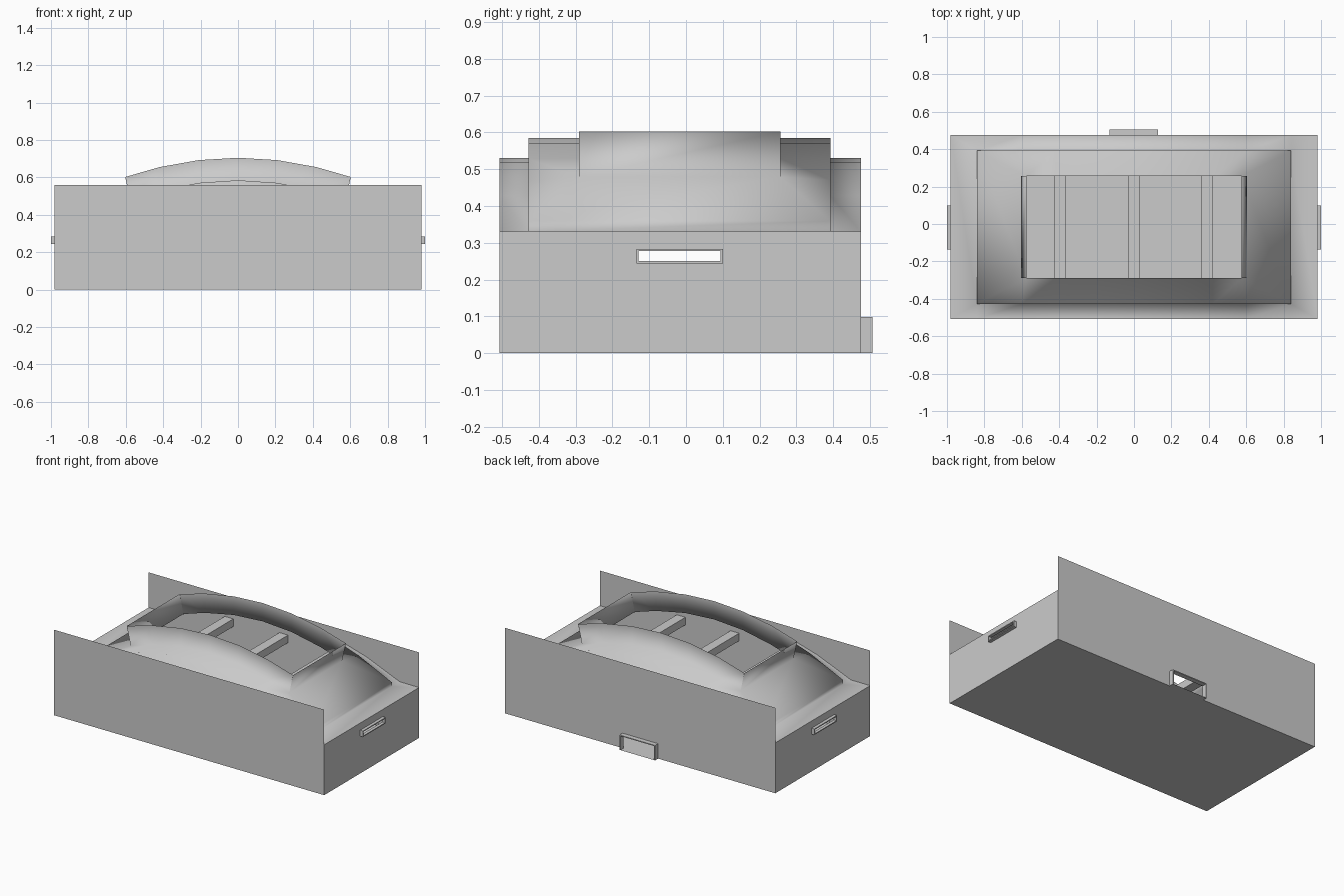
import bpy, bmesh

if "Cube" in bpy.data.objects:
    bpy.data.objects.remove(bpy.data.objects["Cube"])

X, Y0, Y1 = 0.98, -0.507, 0.475     # shell footprint
WALL, EAVE = 0.56, 0.33             # long wall and end wall heights


def make(name, verts, faces, smooth=False):
    me = bpy.data.meshes.new(name)
    me.from_pydata(verts, [], faces)
    bm = bmesh.new()
    bm.from_mesh(me)
    bmesh.ops.remove_doubles(bm, verts=bm.verts, dist=1e-5)
    bmesh.ops.recalc_face_normals(bm, faces=bm.faces)
    for f in bm.faces:
        f.smooth = smooth
    bm.to_mesh(me)
    bm.free()
    ob = bpy.data.objects.new(name, me)
    bpy.context.collection.objects.link(ob)
    return ob


def bridge(name, loops, smooth=False, closed=False):
    """Skin consecutive loops with quads."""
    n = len(loops[0])
    verts = [p for lp in loops for p in lp]
    rows = len(loops) if closed else len(loops) - 1
    faces = []
    for r in range(rows):
        s = (r + 1) % len(loops)
        for i in range(n):
            j = (i + 1) % n
            faces.append((r * n + i, r * n + j, s * n + j, s * n + i))
    return make(name, verts, faces, smooth)


def box(name, x0, x1, y0, y1, z0, z1):
    lp = [(x0, y0), (x1, y0), (x1, y1), (x0, y1)]
    verts = [(x, y, z) for z in (z0, z1) for x, y in lp]
    sides = [(i, (i + 1) % 4, (i + 1) % 4 + 4, i + 4) for i in range(4)]
    return make(name, verts, sides + [(3, 2, 1, 0), (4, 5, 6, 7)])


def rect(u0, u1, v0, v1, place):
    return [place(u, v) for u, v in ((u0, v0), (u1, v0), (u1, v1), (u0, v1))]


# Stepped barrel roof around an open well
def lower(x):
    return max(0.53 - 0.283 * x * x, EAVE)


def middle(x):
    return 0.585 - 0.32 * x * x


def rim(x):
    return 0.705 - 0.283 * x * x


def ring(xmax, y0, y1, height):
    half = [0.21, 0.42, 0.6, 0.84, X]
    xs = [-x for x in reversed(half)] + [0] + half
    xs = [max(-xmax, min(xmax, x)) for x in xs]
    return ([(x, y0, height(x)) for x in xs]
            + [(x, y1, height(x)) for x in reversed(xs)])


bridge("stepped_roof", [
    ring(X, Y0, Y1, lower),
    ring(0.84, -0.428, 0.392, lower),
    ring(0.84, -0.428, 0.392, middle),
    ring(0.575, -0.29, 0.256, middle),
    ring(0.603, -0.29, 0.256, rim)], smooth=True)

# Floor and front wall
make("floor", rect(-X, X, Y0, Y1, lambda u, v: (u, v, 0)), [(3, 2, 1, 0)])
make("front_wall", rect(-X, X, 0, WALL, lambda u, v: (u, Y0, v)), [(0, 1, 2, 3)])

# Back wall with doorway and projecting door frame
D = (-0.13, 0.127, 0, 0.098)
back = lambda y: (lambda u, v: (u, y, v))
bridge("back_wall", [rect(-X, X, 0, WALL, back(Y1)), rect(*D, back(Y1))])
di = (D[0] + 0.006, D[1] - 0.006, 0, D[3] - 0.006)
bridge("door_frame", [rect(*D, back(Y1)), rect(*D, back(0.506)),
                      rect(*di, back(0.506)), rect(*di, back(Y1))])

# End walls with window slots and projecting frames
S = (-0.135, 0.1, 0.244, 0.283)
si = (S[0] + 0.006, S[1] - 0.006, S[2] + 0.006, S[3] - 0.006)
for side, sx in (("left", -1), ("right", 1)):
    at = lambda x: (lambda u, v: (sx * x, u, v))
    bridge(side + "_wall", [rect(Y0, Y1, 0, EAVE, at(X)), rect(*S, at(X))])
    bridge(side + "_window_frame", [rect(*S, at(X)), rect(*S, at(1.0)),
                                    rect(*si, at(1.0)), rect(*si, at(X))], closed=True)
    # Corner columns under the eaves
    for end, y in (("front", -0.28), ("back", 0.24)):
        box(f"{side}_{end}_column", sx * 0.9 - 0.032, sx * 0.9 + 0.032,
            y - 0.032, y + 0.032, 0, EAVE - 0.001)

# Cross beams spanning between the long walls
for i, x in enumerate((-0.397, 0, 0.39)):
    box(f"cross_beam_{i + 1}", x - 0.031, x + 0.031, Y0 + 0.001, Y1 - 0.001, 0.37, 0.42)
